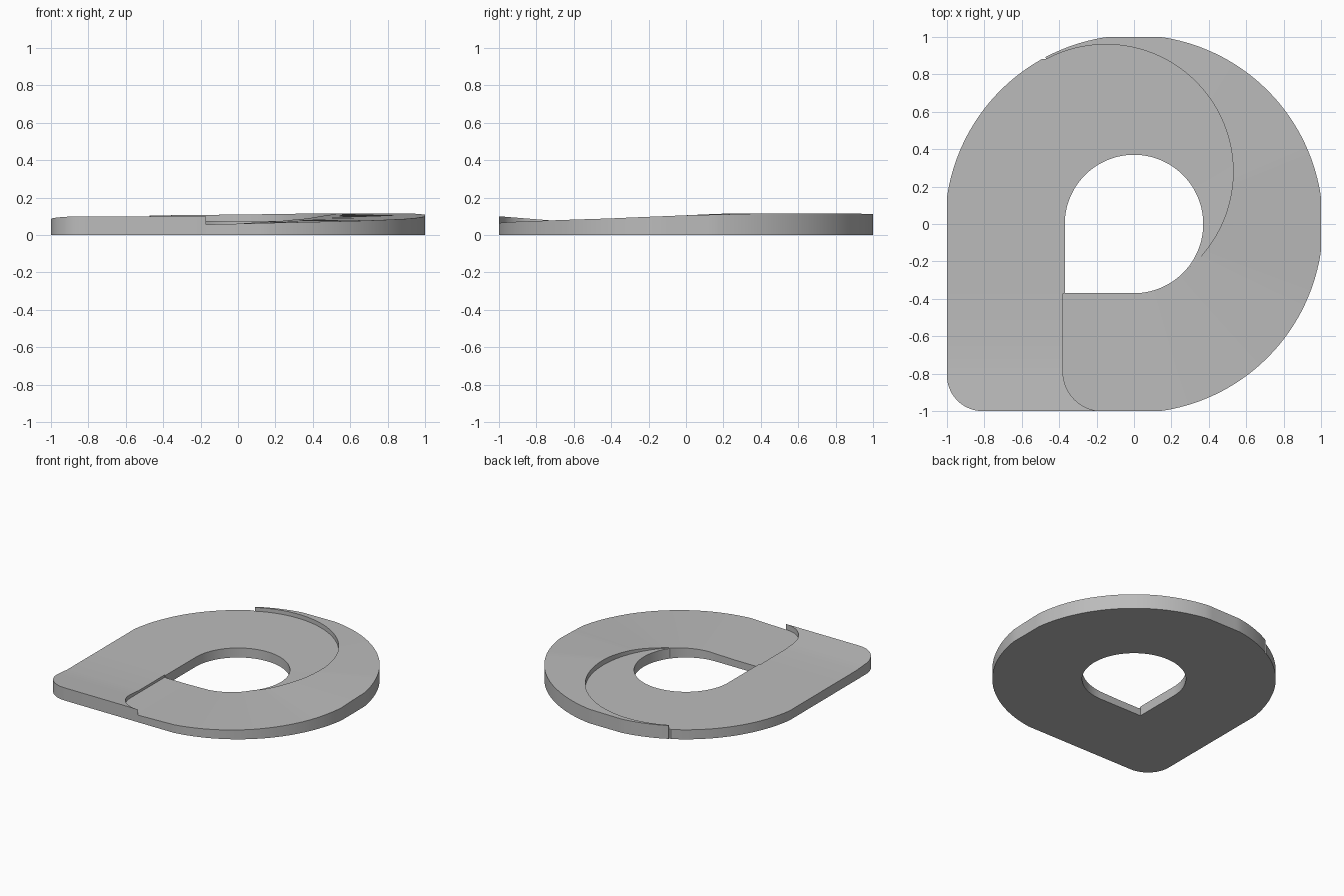
import bpy, bmesh
from math import sin, cos, radians, sqrt

cube = bpy.data.objects.get("Cube")
if cube:
    bpy.data.objects.remove(cube, do_unlink=True)

grey = bpy.data.materials.new("plain grey")
grey.use_nodes = True
COLOUR = (0.5, 0.5, 0.5, 1)
grey.diffuse_color = COLOUR
grey.node_tree.nodes["Principled BSDF"].inputs["Base Color"].default_value = COLOUR

HOLE = 0.37
FILLET = 0.21
SPIRAL_X, SPIRAL_Y, SPIRAL_R = -0.15, 0.28, 0.68
START, END = -37, 118          # angles where the curved step begins and ends


def polar(r, deg):
    return (r * cos(radians(deg)), r * sin(radians(deg)))


def rim(deg):
    """Outer radius: a circle trimmed by the unit square."""
    c, s = abs(cos(radians(deg))), abs(sin(radians(deg)))
    return min(1.01, 1 / max(c, s))


def step(deg):
    """Radius of the curved step along a ray from the centre."""
    ux, uy = polar(1, deg)
    d = ux * SPIRAL_X + uy * SPIRAL_Y
    r = d + sqrt(d * d - SPIRAL_X ** 2 - SPIRAL_Y ** 2 + SPIRAL_R ** 2)
    return max(HOLE, min(rim(deg), r))


def lerp_table(table, v):
    for (a, za), (b, zb) in zip(table, table[1:]):
        if v <= b:
            t = max(0, (v - a) / (b - a))
            return za + (zb - za) * t
    return table[-1][1]


def loft(name, sections):
    """Solid strip from (inner point, outer point, top height) sections."""
    bm = bmesh.new()
    rings = []
    for (ix, iy), (ox, oy), z in sections:
        rings.append([bm.verts.new(p) for p in
                      ((ix, iy, 0), (ox, oy, 0), (ox, oy, z), (ix, iy, z))])
    for a, b in zip(rings, rings[1:]):
        for i in range(4):
            j = (i + 1) % 4
            bm.faces.new((a[i], a[j], b[j], b[i]))
    bm.faces.new(rings[0])
    bm.faces.new(rings[-1])
    bmesh.ops.remove_doubles(bm, verts=bm.verts, dist=0.0005)
    bmesh.ops.recalc_face_normals(bm, faces=bm.faces)
    mesh = bpy.data.meshes.new(name)
    bm.to_mesh(mesh)
    bm.free()
    mesh.materials.append(grey)
    obj = bpy.data.objects.new(name, mesh)
    bpy.context.collection.objects.link(obj)
    bpy.ops.object.select_all(action='DESELECT')
    bpy.context.view_layer.objects.active = obj
    obj.select_set(True)
    bpy.ops.object.shade_smooth_by_angle(angle=radians(25))


# Rising ramp: straight start beside the arm, then round the right and back
ramp_heights = [(-98, 0.056), (-82, 0.064), (-49, 0.076), (-24, 0.088), (0, 0.105),
                (24, 0.115), (60, 0.115), (90, 0.109), (END, 0.104)]
ramp = []
for i in range(17):
    x = -0.38 + FILLET * (1 - cos(radians(90 * i / 16)))
    dx = x + 0.38 - FILLET
    y = -1 + FILLET - sqrt(max(0, FILLET ** 2 - dx ** 2))
    ramp.append(((x, -HOLE), (x, y), 0.056))
for deg in range(-90, END + 1, 2):
    inner = HOLE if deg < START else step(deg)
    ramp.append((polar(inner, deg), polar(rim(deg), deg), lerp_table(ramp_heights, deg)))
loft("rising_ramp", ramp)

# Lower tray inside the step, continuing round the left into the straight arm
tray_heights = [(START, 0.08), (30, 0.075), (180, 0.075)]
tray = []
for deg in range(START, 181):
    outer = step(deg) if deg <= END else rim(deg)
    tray.append((polar(HOLE, deg), polar(outer, deg), lerp_table(tray_heights, deg)))
for y in (-0.2, -HOLE):
    tray.append(((-HOLE, y), (-1, y), 0.075))
for y in (-HOLE - 0.001, -0.69, -1 + FILLET):
    tray.append(((-0.38, y), (-1, y), 0.075 + max(0, -0.69 - y) * 0.08))

# Arm tip: rounded outer corner, flared inner corner, slightly upturned
for i in range(1, 17):
    a = radians(90 * i / 16)
    y = -1 + FILLET - FILLET * sin(a)
    flare = FILLET * (1 - cos(a))
    corner = 0.19
    dy = max(0, -1 + corner - y)
    left = -1 + corner - sqrt(max(0, corner ** 2 - dy ** 2))
    tray.append(((-0.38 + flare, y), (left, y), 0.075 + (-0.69 - y) * 0.08))
loft("tray_and_arm", tray)
